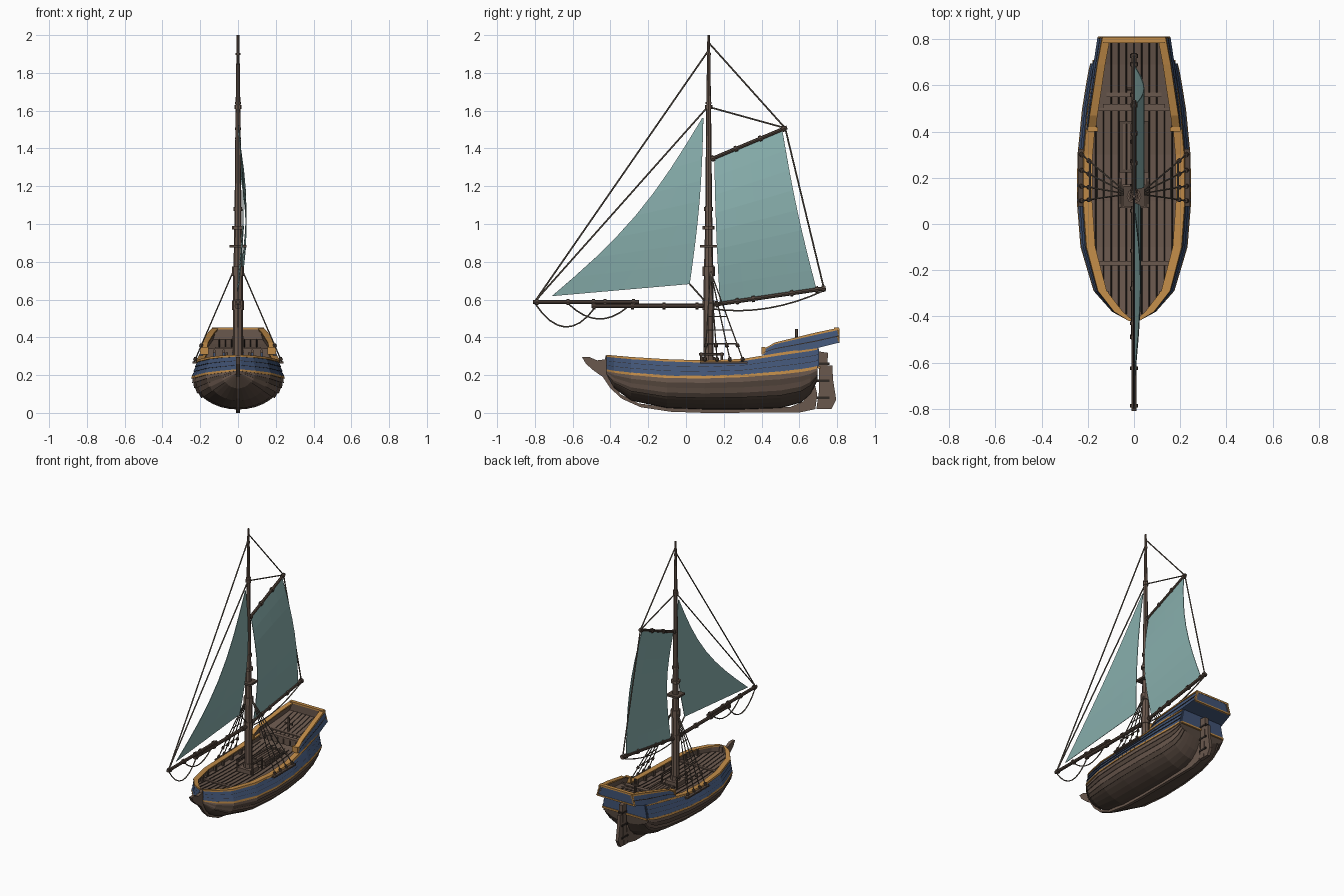
import bpy, bmesh, math
from mathutils import Vector, Matrix

if "Cube" in bpy.data.objects:
    bpy.data.objects.remove(bpy.data.objects["Cube"])

def material(name, r, g, b):
    m = bpy.data.materials.new(name)
    m.diffuse_color = [((c / 255 + 0.055) / 1.055) ** 2.4 for c in (r, g, b)] + [1]
    m.use_nodes = True
    m.node_tree.nodes["Principled BSDF"].inputs["Base Color"].default_value = m.diffuse_color
    return m

WOOD = material("brown wood", 106, 88, 77)
DARK = material("dark wood", 84, 70, 61)
SEAM = material("dark seam", 48, 41, 37)
GOLD = material("golden trim", 192, 139, 72)
BLUE = material("navy paint", 64, 83, 116)
SAIL = material("teal cloth", 137, 176, 174)
ROPE = material("rope", 104, 94, 84)

# ---- helpers ----
def finish(name, bm, *mats):
    bmesh.ops.recalc_face_normals(bm, faces=bm.faces[:])
    me = bpy.data.meshes.new(name)
    bm.to_mesh(me)
    bm.free()
    for m in mats:
        me.materials.append(m)
    ob = bpy.data.objects.new(name, me)
    bpy.context.collection.objects.link(ob)
    return ob

def add_loft(bm, rings):
    vs = [[bm.verts.new(p) for p in r] for r in rings]
    n = len(vs[0])
    for a, b in zip(vs, vs[1:]):
        for i in range(n):
            j = (i + 1) % n
            bm.faces.new((a[i], a[j], b[j], b[i]))
    bm.faces.new(vs[0])
    bm.faces.new(vs[-1])

def add_rod(bm, p, q, r1, r2=None, n=6):
    p, q = Vector(p), Vector(q)
    rot = (q - p).to_track_quat('Z', 'Y').to_matrix().to_4x4()
    bmesh.ops.create_cone(bm, cap_ends=True, segments=n, radius1=r1, radius2=r1 if r2 is None else r2,
                          depth=(q - p).length, matrix=Matrix.Translation((p + q) / 2) @ rot)

def rods(name, paths, r, mat, n=6):
    bm = bmesh.new()
    for path in paths:
        for p, q in zip(path, path[1:]):
            add_rod(bm, p, q, r, n=n)
    return finish(name, bm, mat)

def boxes(name, items, mat):
    bm = bmesh.new()
    for c, s in items:
        bmesh.ops.create_cube(bm, size=1, matrix=Matrix.Translation(c) @ Matrix.Diagonal((*s, 1)))
    return finish(name, bm, mat)

def prism(name, pts, hw, mat):
    bm = bmesh.new()
    add_loft(bm, [[(x, y, z) for y, z in pts] for x in (-hw, hw)])
    return finish(name, bm, mat)

def interp(y, xs, vs):
    for i in range(len(xs) - 1):
        if y <= xs[i + 1]:
            t = (y - xs[i]) / (xs[i + 1] - xs[i])
            return vs[i] + t * (vs[i + 1] - vs[i])
    return vs[-1]

# ---- hull shape: stations from bow to stern ----
ST = [-.42, -.38, -.29, -.1, .1, .3, .5, .61, .66, .695]
HALF = [.012, .085, .165, .222, .238, .235, .215, .197, .188, .18]
KEEL = [.2, .13, .065, .025, .018, .018, .025, .055, .1, .17]
WALE = [.222, .215, .205, .19, .188, .195, .21, .222, .23, .238]
TOP = [.302, .298, .29, .278, .272, .28, .312, .328, .335, .342]

def skin(y, s, off=0):
    """Point on the starboard side: s 0..1 keel to wale, 1..2 bulwark."""
    w, k, wl, t = (interp(y, ST, v) for v in (HALF, KEEL, WALE, TOP))
    if s <= 1:
        a = s * math.pi / 2
        return Vector((w * math.sin(a) + off * math.sin(a), y, wl - (wl - k) * math.cos(a) - off * math.cos(a)))
    f = s - 1
    return Vector((max(.002, w * (1 - .12 * f) + off), y, wl + (t - wl) * f))

def flip(p, side):
    return (p[0] * side, p[1], p[2])

def strake(name, s0, s1, low, high, inner, mat, ys=ST):
    bm = bmesh.new()
    for side in (1, -1):
        add_loft(bm, [[flip(skin(y, s, o), side) for s, o in
                       ((s0, inner), (s0, low), (s1, high), (s1, inner))] for y in ys])
    return finish(name, bm, mat)

# hull body with deck on top
bm = bmesh.new()
LV = [i / 8 for i in range(9)] + [1.5]
add_loft(bm, [[flip(skin(y, s, -.004 if s > 1 else 0), -1) for s in reversed(LV)] +
              [tuple(skin(y, s, -.004 if s > 1 else 0)) for s in LV[1:]] for y in ST])
bmesh.ops.recalc_face_normals(bm, faces=bm.faces[:])
for f in bm.faces:
    f.material_index = 1 if f.normal.z > .6 else 0
finish("hull_body", bm, DARK, WOOD)

# lapped planks, painted bulwark, trim
for i in range(4):
    strake("hull_plank", .58 + i * .105, .685 + i * .105, .008, .002, -.004, WOOD if i % 2 else DARK)
strake("wale_trim", .98, 1.1, .01, .009, -.004, GOLD)
for i in range(3):
    strake("bulwark_plank", 1.08 + i * .3, 1.385 + i * .3, .009, .003, -.014, BLUE)
for s in (1.38, 1.68):
    strake("bulwark_seam", s - .02, s + .025, .008, .008, 0, SEAM)
strake("bulwark_lining", 1.45, 1.98, -.018, -.018, -.013, WOOD)
strake("main_rail", 1.93, 2.07, .012, .012, -.026, GOLD)

# main transom
bm = bmesh.new()
add_loft(bm, [[(skin(.695, s).x * d, y, skin(.695, s).z) for s, d in ((1, -1), (1, 1), (2, 1), (2, -1))]
              for y in (.68, .705)])
finish("lower_transom", bm, BLUE)
boxes("transom_trim", [((0, .705, .24), (.36, .012, .012))], GOLD)

# stem, keel and rudder
prism("stem_and_keel", [(-.55, .295), (-.51, .295), (-.47, .278), (-.43, .283), (-.425, .305), (-.40, .3),
      (-.39, .18), (-.35, .1), (-.25, .05), (-.1, .03), (.55, .03), (.62, .06), (.68, .16), (.695, .1), (.685, .02),
      (.6, .002), (.1, 0), (-.08, .006), (-.24, .03), (-.34, .075), (-.4, .13), (-.44, .19), (-.49, .225), (-.53, .26)],
      .011, WOOD)
prism("rudder_post", [(.705, .325), (.752, .318), (.735, .02), (.69, .02), (.705, .12)], .014, WOOD)
prism("rudder_blade", [(.745, .25), (.775, .25), (.778, .18), (.795, .07), (.77, .02), (.728, .02)], .011, WOOD)
boxes("rudder_hinges", [((0, .725, z), (.036, .07, .012)) for z in (.08, .17, .26)], SEAM)

# ---- raised stern ----
UY = [.41, .47, .69, .81]
XB, XT = [.198, .194, .168, .15], [.19, .183, .15, .128]
ZB, ZT = [.305, .312, .342, .372], [.335, .368, .42, .445]

def stern(y, f, off=0):
    x = interp(y, UY, XB) * (1 - f) + interp(y, UY, XT) * f
    return (x + off, y, interp(y, UY, ZB) * (1 - f) + interp(y, UY, ZT) * f)

def stern_band(name, f0, f1, low, high, inner, mat):
    bm = bmesh.new()
    for side in (1, -1):
        add_loft(bm, [[flip(stern(y, f, o), side) for f, o in
                       ((f0, inner), (f0, low), (f1, high), (f1, inner))] for y in UY])
    finish(name, bm, mat)

stern_band("stern_plank_low", 0, .5, .008, .003, -.012, BLUE)
stern_band("stern_plank_high", .48, .95, .008, .003, -.012, BLUE)
stern_band("stern_seam", .46, .53, .008, .008, 0, SEAM)
stern_band("stern_lining", .1, .95, -.016, -.016, -.011, WOOD)
stern_band("stern_rail", .92, 1.08, .01, .01, -.024, GOLD)
boxes("rail_step", [((d * .178, .41, .328), (.045, .02, .04)) for d in (1, -1)], GOLD)
bm = bmesh.new()
add_loft(bm, [[flip(stern(y, f, -.01), d) for f, d in ((0, -1), (0, 1), (.3, 1), (.3, -1))]
              for y in (.5, .69, .80)])
bmesh.ops.recalc_face_normals(bm, faces=bm.faces[:])
for f in bm.faces:
    f.material_index = 1 if f.normal.z > .6 or f.normal.y < -.6 else 0
finish("quarterdeck", bm, BLUE, WOOD)

# stern transom with golden frame
a, b = stern(.81, 0), stern(.81, 1)
for name, y0, y1, mat in (("transom_inside", .785, .795, WOOD), ("transom_outside", .795, .808, BLUE)):
    bm = bmesh.new()
    add_loft(bm, [[(-a[0], y, a[2]), (a[0], y, a[2]), (b[0], y, b[2]), (-b[0], y, b[2])] for y in (y0, y1)])
    finish(name, bm, mat)
boxes("transom_rail", [((0, .797, .447), (.27, .026, .012)), ((0, .806, .374), (.30, .012, .01))], GOLD)
rods("transom_corners", [[(d * .15, .806, .372), (d * .128, .806, .445)] for d in (1, -1)], .008, GOLD)

# ---- deck details ----
items = []
for i in range(-5, 6):
    x = i * .033
    ys = [y / 100 for y in range(-40, 50) if skin(y / 100, 1.5).x > abs(x) + .02]
    for k in range(6):
        y0, y1 = ys[0] + (ys[-1] - ys[0]) * k / 6, ys[0] + (ys[-1] - ys[0]) * (k + 1) / 6
        z0, z1 = skin(y0, 1.5).z + .001, skin(y1, 1.5).z + .001
        items.append([(x, y0, z0), (x, y1, z1)])
    if abs(i) < 4:
        items.append([(x, .51, stern(.51, .3)[2]), (x, .69, stern(.69, .3)[2]), (x, .785, stern(.785, .3)[2])])
rods("deck_seams", items, .003, SEAM, 4)
boxes("bulkhead_panels", [((x * .05, .497, .315), (.042, .012, .05)) for x in range(-3, 4)], WOOD)
boxes("deck_beams", [((0, .505, .338), (.27, .03, .012)), ((0, .56, .343), (.24, .02, .012)),
                     ((0, -.17, .243), (.34, .02, .008))], WOOD)
boxes("hatch_frame", [((d * .055, .335, .258), (.014, .22, .03)) for d in (1, -1)] +
      [((0, .335 + d * .105, .258), (.124, .014, .03)) for d in (1, -1)], DARK)
boxes("hatch_cover", [((x * .022, .335, .255), (.017, .2, .024)) for x in range(-2, 3)], WOOD)
boxes("mast_step", [((0, .12, .25), (.1, .1, .03))], WOOD)
rods("mast_rail", [[(d * .06, y, .23), (d * .06, y, .32)] for d in (1, -1) for y in (.08, .19)] +
     [[(d * .06, .07, .31), (d * .06, .2, .31)] for d in (1, -1)], .007, DARK)
rods("tiller_post", [[(0, .585, .33), (0, .585, .445)], [(-.03, .585, .4), (.03, .585, .4)]], .008, DARK)
boxes("bulwark_posts", [((d * (skin(y, 1.8).x - .024), y, skin(y, 1.75).z), (.014, .018, .05))
      for d in (1, -1) for y in (-.3, -.2, -.1, 0, .1, .2, .3, .38)], DARK)

# ---- mast and spars ----
bm = bmesh.new()
MAST = [(.22, .027), (.72, .026), (.9, .021), (1.1, .018), (1.6, .013), (2, .007)]
for (z0, r0), (z1, r1) in zip(MAST, MAST[1:]):
    add_rod(bm, (0, .12, z0), (0, .12, z1), r0, r1, 8)
for z, h, r in ((.28, .03, .033), (.57, .05, .032), (.75, .05, .033), (.98, .02, .032),
                (1.08, .02, .024), (1.62, .02, .019), (1.64, .01, .016), (1.9, .01, .012)):
    add_rod(bm, (0, .12, z - h / 2), (0, .12, z + h / 2), r, n=8)
finish("mast", bm, WOOD)
boxes("mast_crosstrees", [((0, .12, .883), (.09, .09, .014))], DARK)

def spar(name, p, q, r, bands):
    p, q = Vector(p), Vector(q)
    bm = bmesh.new()
    add_rod(bm, p, q, r, n=8)
    d = (q - p).normalized()
    for t in bands:
        c = p.lerp(q, t)
        add_rod(bm, c - d * .008, c + d * .008, r + .006, n=8)
    finish(name, bm, DARK)

spar("bowsprit_outer", (0, -.81, .587), (0, -.25, .587), .011, (.04, .33, .57, .68, .95))
spar("bowsprit_inner", (0, -.5, .566), (0, .12, .566), .012, (.02, .35, .62, .9))
spar("boom", (0, .14, .572), (0, .74, .66), .011, (.04, .22, .36, .7, .92, .98))
spar("gaff", (0, .13, 1.342), (0, .535, 1.512), .01, (.03, .33, .65, .95))

# ---- sails ----
def sail(name, left, right, nu, nv, belly):
    bm = bmesh.new()
    rows = []
    for j in range(nv + 1):
        v = j / nv
        l, r = Vector(left(v)), Vector(right(v))
        rows.append([bm.verts.new((belly * math.sin(math.pi * v), *l.lerp(r, i / nu))) for i in range(nu + 1)])
    for ra, rb in zip(rows, rows[1:]):
        for i in range(nu):
            bm.faces.new((ra[i], ra[i + 1], rb[i + 1], rb[i]))
    ob = finish(name, bm, SAIL)
    ob.modifiers.new("thickness", 'SOLIDIFY').thickness = .004

def edge(p, q, by=0, bz=0):
    return lambda v: (p[0] + (q[0] - p[0]) * v + by * math.sin(math.pi * v),
                      p[1] + (q[1] - p[1]) * v + bz * math.sin(math.pi * v))

sail("main_sail", edge((.18, .58), (.15, 1.345), -.005), edge((.692, .65), (.51, 1.497), -.012), 4, 8, .045)
sail("jib_sail", edge((-.71, .618), (.085, 1.56), .045, -.045), edge((.02, .682), (.092, 1.56), .016), 4, 8, .03)

# ---- rigging ----
def sag(p, q, depth, n=8):
    p, q = Vector(p), Vector(q)
    return [p.lerp(q, i / n) - Vector((0, 0, depth * 4 * (i / n) * (1 - i / n))) for i in range(n + 1)]

tip, peak = (0, -.8, .59), (0, .525, 1.508)
rods("stays", [[tip, (0, .12, 1.92)], [tip, (0, .115, 1.62)], [(0, .12, 1.96), peak], [(0, .12, 1.62), peak],
               [peak, (0, .73, .66)], [(0, .02, .682), (0, .12, .57)]], .0045, ROPE)
rods("slack_lines", [sag((0, -.8, .58), (0, -.48, .56), .115), sag((0, -.62, .575), (0, -.31, .56), .07),
                     sag((0, .735, .65), (0, .14, .55), .045)], .004, ROPE)
paths, blocks = [], []
for d in (1, -1):
    legs = [(Vector((d * .025, .13, .75)), Vector((d * .232, y, .27))) for y in (.1, .165, .235, .305)]
    paths += [list(l) for l in legs]
    for t in (.35, .5, .65, .8):
        paths.append([a.lerp(b, t) for a, b in legs])
    for a, b in legs:
        blocks += [[a.lerp(b, t - .014), a.lerp(b, t + .014)] for t in (.82, .97)]
rods("shrouds", paths, .0035, ROPE, 5)
rods("shroud_blocks", blocks, .01, DARK, 8)
boxes("shroud_ledges", [((d * .229, .2, .266), (.026, .25, .01)) for d in (1, -1)], DARK)
